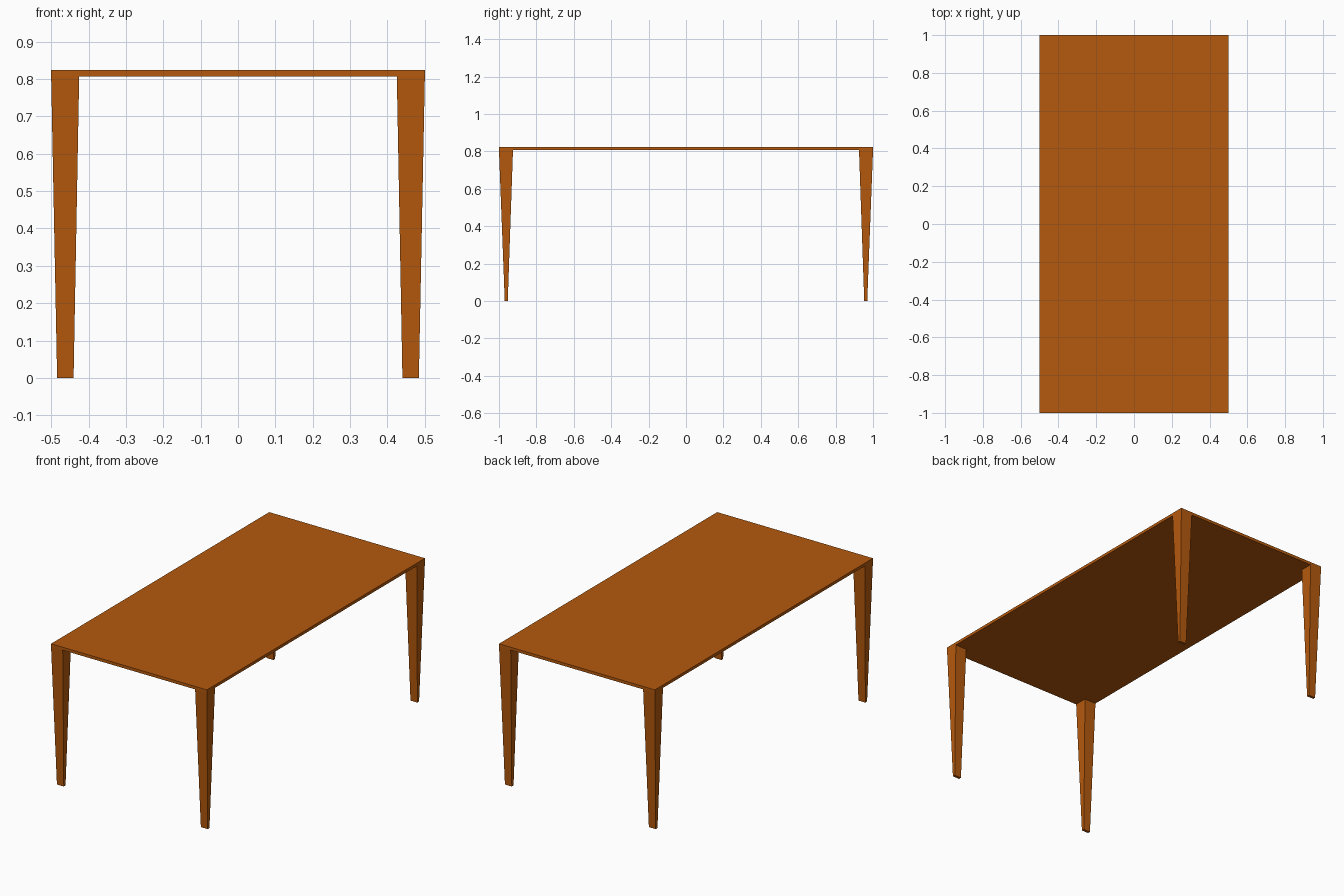
import bpy

if "Cube" in bpy.data.objects:
    bpy.data.objects.remove(bpy.data.objects["Cube"])

TOP_Z, UNDER_Z = 0.824, 0.807

wood = bpy.data.materials.new("orange_wood")
wood.diffuse_color = (0.46, 0.10, 0.004, 1)
wood.use_nodes = True
wood.node_tree.nodes["Principled BSDF"].inputs["Base Color"].default_value = wood.diffuse_color


def frustum(name, low, high, z0, z1):
    """Four-sided block between two rectangles given as (x0, x1, y0, y1)."""
    verts = []
    for (x0, x1, y0, y1), z in ((low, z0), (high, z1)):
        verts += [(x0, y0, z), (x1, y0, z), (x1, y1, z), (x0, y1, z)]
    faces = [(3, 2, 1, 0), (4, 5, 6, 7)]
    faces += [(i, (i + 1) % 4, (i + 1) % 4 + 4, i + 4) for i in range(4)]
    mesh = bpy.data.meshes.new(name)
    mesh.from_pydata(verts, [], faces)
    mesh.materials.append(wood)
    obj = bpy.data.objects.new(name, mesh)
    bpy.context.collection.objects.link(obj)
    return obj


# Thin rectangular top
slab = (-0.5, 0.5, -1, 1)
frustum("tabletop", slab, slab, UNDER_Z, TOP_Z)

# One tapered corner leg, mirrored to all four corners
legs = frustum("tapered_legs", (0.44, 0.484, 0.953, 0.969),
               (0.425, 0.5, 0.925, 1.0), 0, UNDER_Z)
mirror = legs.modifiers.new("four_corners", 'MIRROR')
mirror.use_axis = (True, True, False)
mirror.use_clip = False
mirror.use_mirror_merge = False
